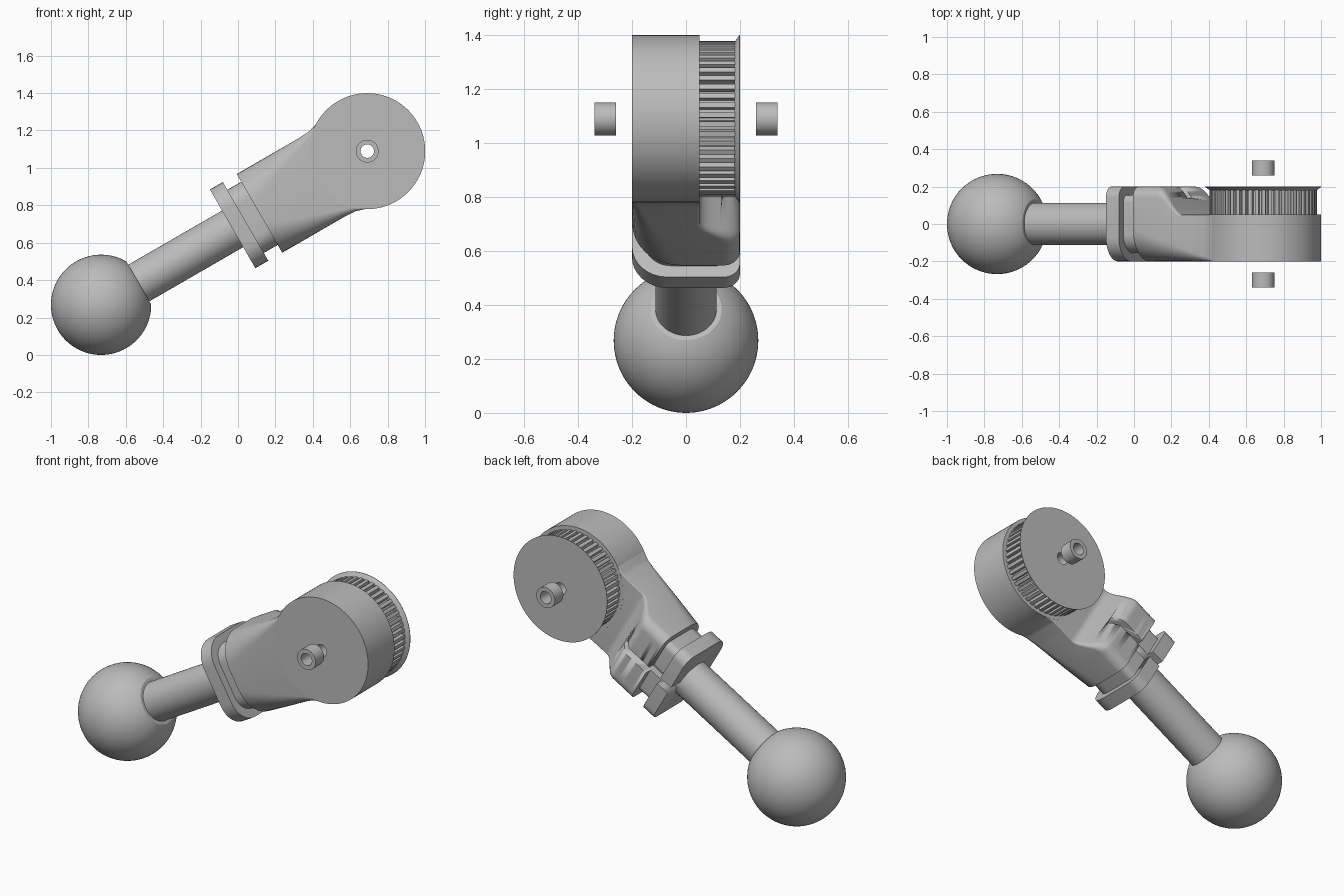
import bpy, bmesh
from math import sin, cos, pi, radians
from mathutils import Matrix, Vector

cube = bpy.data.objects.get("Cube")
if cube:
    bpy.data.objects.remove(cube, do_unlink=True)

# One plain grey for everything
grey = bpy.data.materials.new("plain_grey")
grey.use_nodes = True
COLOUR = (0.5, 0.5, 0.5, 1)
grey.diffuse_color = COLOUR
grey.node_tree.nodes["Principled BSDF"].inputs["Base Color"].default_value = COLOUR

# Parts are built along x from the ball centre, then the whole arm is tilted
TILT = Matrix.Translation((-0.732, 0, 0.268)) @ Matrix.Rotation(radians(-30), 4, 'Y')
WHEEL = Vector((1.643, 0, 0))


def finish(name, bm):
    bmesh.ops.remove_doubles(bm, verts=bm.verts, dist=1e-5)
    bmesh.ops.recalc_face_normals(bm, faces=bm.faces)
    me = bpy.data.meshes.new(name)
    bm.to_mesh(me)
    bm.free()
    me.materials.append(grey)
    me.shade_smooth()
    me.set_sharp_from_angle(angle=radians(30))
    ob = bpy.data.objects.new(name, me)
    bpy.context.collection.objects.link(ob)
    ob.matrix_world = TILT
    return ob


def lathe(name, profile, axis, centre=Vector(), closed=False, steps=72):
    """Spin (radius, distance) points about the x or y axis."""
    bm = bmesh.new()
    along = Vector((1, 0, 0)) if axis == 'x' else Vector((0, 1, 0))
    vs = [bm.verts.new(centre + along * a + Vector((0, 0, r))) for r, a in profile]
    pairs = list(zip(vs, vs[1:])) + ([(vs[-1], vs[0])] if closed else [])
    edges = [bm.edges.new(p) for p in pairs]
    bmesh.ops.spin(bm, geom=vs + edges, cent=centre, axis=along,
                   angle=2 * pi, steps=steps)
    return finish(name, bm)


def section(u, w, y0, y1, rf, rb, n=8):
    """Rounded rectangle across the arm, with front and back corner radii."""
    pts = []
    corners = [(y1 - rb, w - rb, rb), (y0 + rf, w - rf, rf),
               (y0 + rf, rf - w, rf), (y1 - rb, rb - w, rb)]
    for k, (cy, cz, r) in enumerate(corners):
        for i in range(n + 1):
            a = pi / 2 * (k + i / n)
            pts.append(Vector((u, cy + r * cos(a), cz + r * sin(a))))
    return pts


def loft(name, sections):
    bm = bmesh.new()
    rings = [[bm.verts.new(p) for p in s] for s in sections]
    for a, b in zip(rings, rings[1:]):
        for i in range(len(a)):
            j = (i + 1) % len(a)
            bm.faces.new((a[i], a[j], b[j], b[i]))
    bm.faces.new(rings[0])
    bm.faces.new(rings[-1])
    return finish(name, bm)


def blend(u, keys):
    """Linear reading of a short (position, value) list."""
    for (a, va), (b, vb) in zip(keys, keys[1:]):
        if u <= b:
            return va + (vb - va) * (u - a) / (b - a)
    return keys[-1][1]


# Ball with a flat where the shaft enters
start = 0.517
arc = [start + (pi - start) * i / 40 for i in range(41)]
lathe("ball", [(0, 0.233)] + [(0.268 * sin(a), 0.268 * cos(a)) for a in arc[:-1]]
      + [(0, -0.268)], 'x')
lathe("shaft", [(0, 0.2), (0.113, 0.2), (0.113, 1.1), (0, 1.1)], 'x')

# Clamp collar and narrow neck
collar = loft("collar", [section(u, 0.243, -0.2, 0.2, 0.13, 0.06) for u in (0.812, 0.892)])
neck = loft("neck", [section(u, 0.195, -0.155, 0.155, 0.1, 0.04) for u in (0.88, 0.99)])

# Arm body: front rounding fades out, back ramps down to clear the pulley
WIDTH = [(0.978, 0.243), (1.36, 0.243), (1.43, 0.247), (1.485, 0.265)]
ROUND = [(0.978, 0.18), (1.15, 0.115), (1.33, 0.055), (1.485, 0.004)]
rows = []
for i in range(49):
    u = 0.978 + 0.507 * i / 48
    t = min(max((u - 1.12) / 0.16, 0), 1)
    back = 0.2 - 0.15 * t * t * (3 - 2 * t)
    rows.append(section(u, blend(u, WIDTH), -0.1995, back - 0.0005,
                        blend(u, ROUND), 0.06 - 0.055 * t))
body = loft("arm_body", rows)

# Clamp slot through the back of collar, neck and body
bm = bmesh.new()
bmesh.ops.create_cube(bm, size=1, matrix=Matrix.Translation((0.98, 0.2, 0))
                      @ Matrix.Diagonal((0.42, 0.2, 0.045, 1)))
slot = finish("slot_cutter", bm)
slot.hide_render = True
slot.hide_set(True)
slot.display_type = 'WIRE'
for ob in (collar, neck, body):
    cut = ob.modifiers.new("slot", 'BOOLEAN')
    cut.operation = 'DIFFERENCE'
    cut.solver = 'EXACT'
    cut.object = slot

# Round housing and pulley, both bored through
BORE, RIM = 0.036, 0.31
lathe("housing_drum", [(BORE, -0.2), (RIM, -0.2), (RIM, 0.05), (BORE, 0.05)],
      'y', WHEEL, True, 96)
lathe("pulley_flange", [(BORE, 0.05), (0.25, 0.05), (0.25, 0.18), (0.285, 0.18),
                        (RIM, 0.198), (RIM, 0.2), (BORE, 0.2)], 'y', WHEEL, True, 96)

# Toothed ring of the pulley
TEETH = 50
bm = bmesh.new()
rim = []
for k in range(TEETH):
    for f, r in ((0, 0.288), (0.55, 0.288), (0.63, 0.262), (0.92, 0.262)):
        a = 2 * pi * (k + f) / TEETH
        rim.append([bm.verts.new(WHEEL + Vector((r * cos(a), y, r * sin(a))))
                    for y in (0.048, 0.183)])
for p, q in zip(rim, rim[1:] + rim[:1]):
    bm.faces.new((p[0], q[0], q[1], p[1]))
for side in (0, 1):
    bm.faces.new([p[side] for p in rim])
# Open the end caps around the bore
ends = [f for f in bm.faces if len(f.verts) > 4]
bmesh.ops.delete(bm, geom=ends, context='FACES_ONLY')
finish("pulley_teeth", bm)

# Loose hollow bushings either side
for name, y in (("front_bushing", -0.34), ("back_bushing", 0.26)):
    lathe(name, [(BORE, y), (0.061, y), (0.061, y + 0.08), (BORE, y + 0.08)],
          'y', WHEEL, True, 40)
